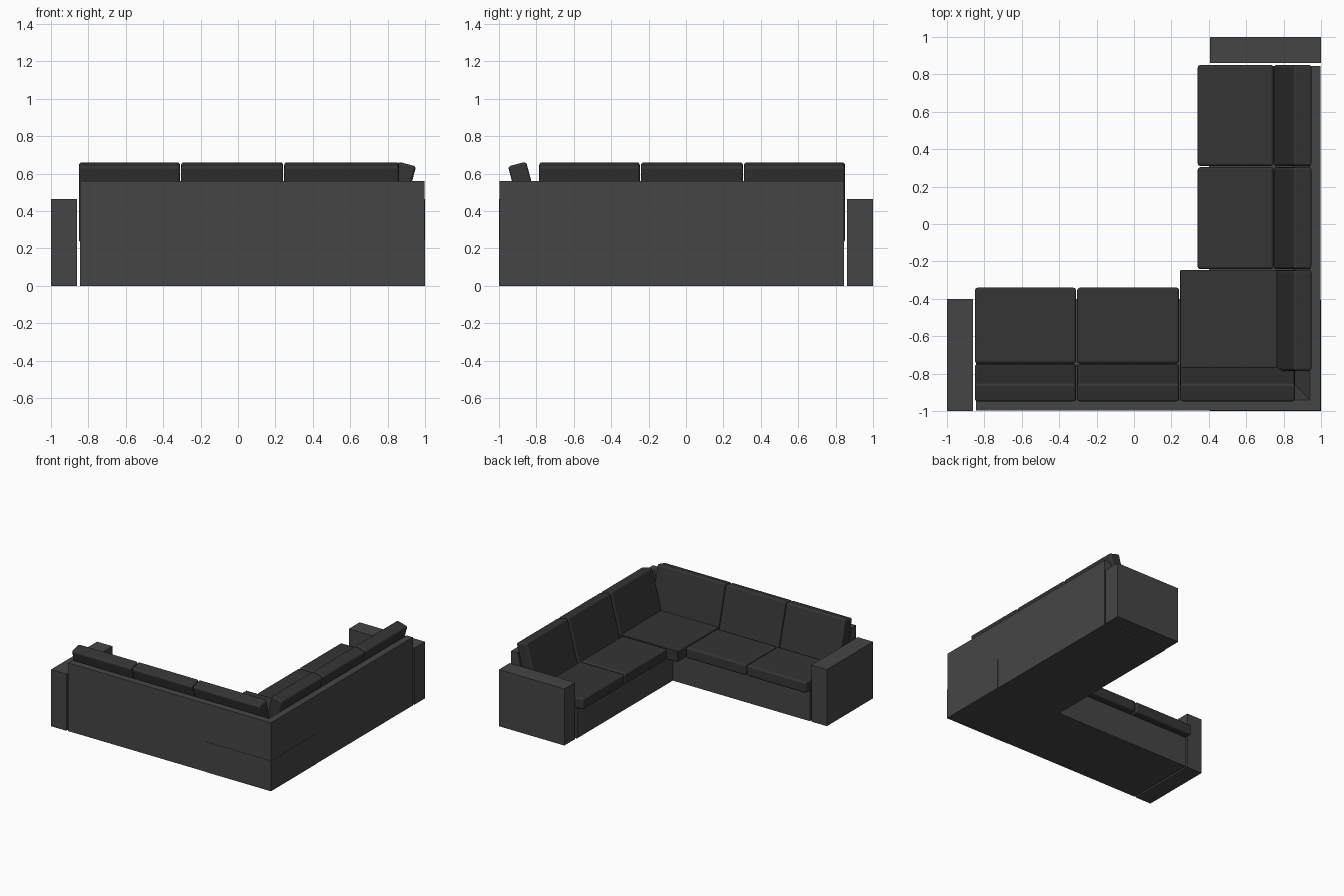
import bpy, bmesh, math
from mathutils import Matrix, Vector

if "Cube" in bpy.data.objects:
    bpy.data.objects.remove(bpy.data.objects["Cube"])

def material(name, v):
    m = bpy.data.materials.new(name)
    m.diffuse_color = (v, v, v, 1)
    m.use_nodes = True
    m.node_tree.nodes["Principled BSDF"].inputs["Base Color"].default_value = m.diffuse_color
    return m

FRAME = material("frame_fabric", 0.06)
CUSHION = material("cushion_fabric", 0.035)

def finish(name, bm, mat):
    bmesh.ops.recalc_face_normals(bm, faces=bm.faces)
    me = bpy.data.meshes.new(name)
    bm.to_mesh(me)
    bm.free()
    me.materials.append(mat)
    ob = bpy.data.objects.new(name, me)
    bpy.context.collection.objects.link(ob)
    return ob

def box(name, lo, hi, mat, bevel=0.0, matrix=Matrix()):
    lo, hi = Vector(lo), Vector(hi)
    bm = bmesh.new()
    bmesh.ops.create_cube(bm, size=1)
    s = Matrix.Diagonal((*(hi - lo), 1))
    bmesh.ops.transform(bm, matrix=matrix @ Matrix.Translation((lo + hi) / 2) @ s, verts=bm.verts)
    ob = finish(name, bm, mat)
    if bevel:
        b = ob.modifiers.new("rounded_edges", 'BEVEL')
        b.width, b.segments = bevel, 3
        for p in ob.data.polygons:
            p.use_smooth = True
        b.harden_normals = True
    return ob

# L-shaped frame: base and sloped backrest swept round a mitred corner
profile = [(.003, 0), (.003, .56), (.06, .56), (.145, .25), (.6, .25), (.6, 0)]
bm = bmesh.new()
rings = [[bm.verts.new(p) for p in ring] for ring in (
    [(-.845, -1 + d, z) for d, z in profile],
    [(1 - d, -1 + d, z) for d, z in profile],
    [(1 - d, .845, z) for d, z in profile])]
n = len(profile)
for a, b in zip(rings, rings[1:]):
    for i in range(n):
        j = (i + 1) % n
        bm.faces.new((a[i], a[j], b[j], b[i]))
bm.faces.new(rings[0])
bm.faces.new(rings[-1])
finish("frame", bm, FRAME)

# Corner base block and the two arms
box("corner_base", (.407, -1, 0), (1, -.407, .248), FRAME)
box("left_arm", (-1, -1, 0), (-.86, -.4, .465), FRAME)
box("rear_arm", (.405, .86, 0), (1, 1, .465), FRAME)

# Mirror across the line y = -x turns the front run into the side run
MIRROR = Matrix(((0, -1, 0, 0), (-1, 0, 0, 0), (0, 0, 1, 0), (0, 0, 0, 1)))
# Back cushions lean outwards about the top inner edge
LEAN = Matrix.Translation((0, -.855, .664)) @ Matrix.Rotation(math.radians(15), 4, 'X')

spans = [(-.85, -.31), (-.304, .241)]
for run, m in (("front", Matrix()), ("side", MIRROR)):
    for i, (a, b) in enumerate(spans):
        box(f"{run}_seat_{i + 1}", (a, -.745, .25), (b, -.34, .34), CUSHION, .015, m)
    end = .86 if run == "front" else .785
    for i, (a, b) in enumerate(spans + [(.247, end)]):
        box(f"{run}_back_cushion_{i + 1}", (a, -.1, -.425), (b, 0, 0), CUSHION, .015, m @ LEAN)

# Corner seat
box("corner_seat", (.247, -.77, .25), (.765, -.245, .34), CUSHION, .006)
